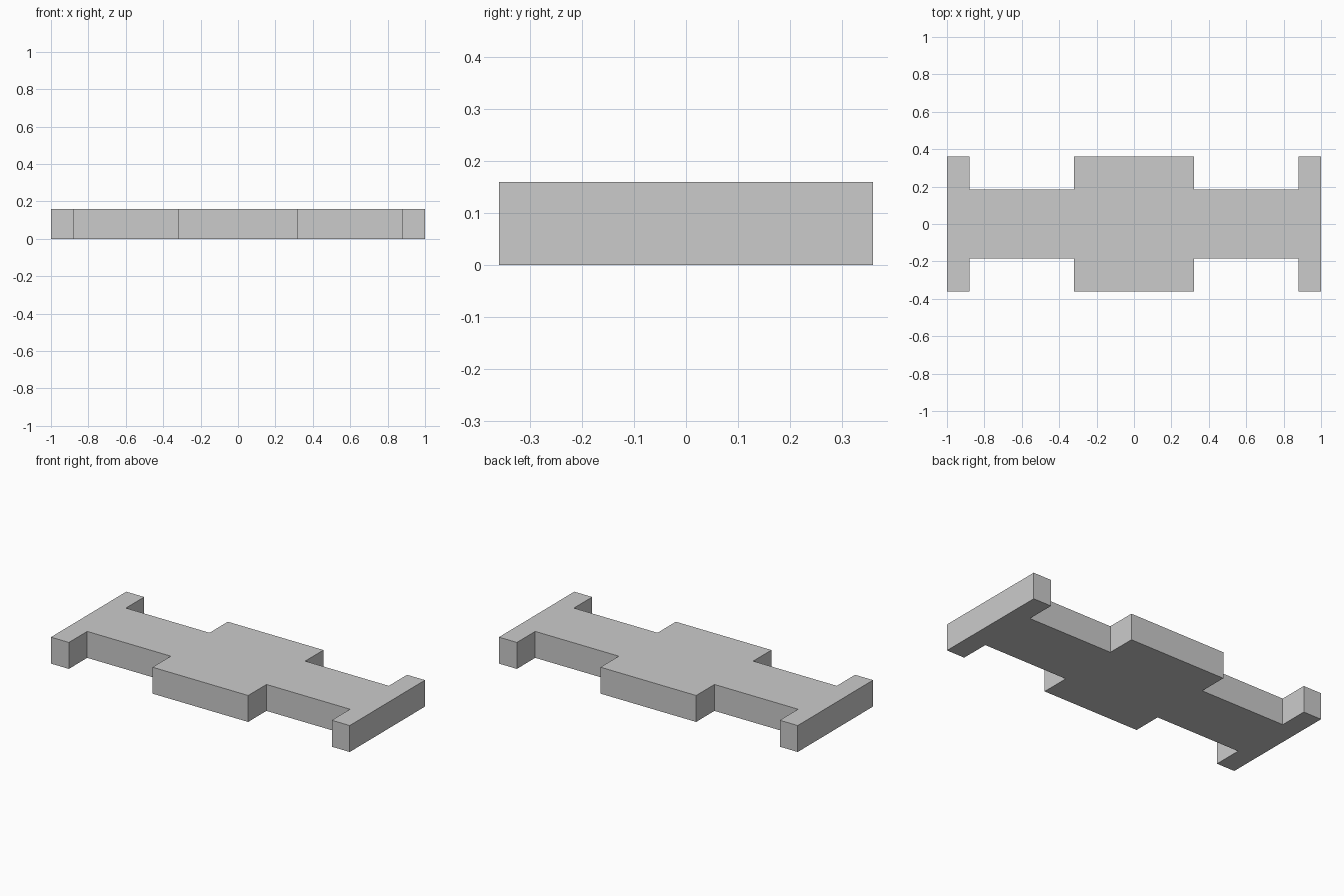
import bpy
import bmesh

cube = bpy.data.objects.get("Cube")
if cube:
    bpy.data.objects.remove(cube, do_unlink=True)

HEIGHT = 0.16

grey = bpy.data.materials.new("plain_grey")
grey.use_nodes = True
colour = (0.6, 0.6, 0.6, 1)
grey.diffuse_color = colour
grey.node_tree.nodes["Principled BSDF"].inputs["Base Color"].default_value = colour

# Half outline along +x: wide centre block, narrow neck, flared end bar
WIDE, NECK = 0.36, 0.185
quarter = [(0.32, WIDE), (0.32, NECK), (0.88, NECK), (0.88, WIDE), (1.0, WIDE)]

# Mirror the quarter outline into one closed counter-clockwise profile
right_side = [(x, -y) for x, y in quarter] + [(x, y) for x, y in reversed(quarter)]
outline = right_side + [(-x, -y) for x, y in right_side]

# Extrude the profile into a solid plate
bm = bmesh.new()
base = bm.faces.new([bm.verts.new((x, y, 0)) for x, y in outline])
top = bmesh.ops.extrude_face_region(bm, geom=[base], use_keep_orig=True)
bmesh.ops.translate(bm, vec=(0, 0, HEIGHT),
                    verts=[v for v in top["geom"] if isinstance(v, bmesh.types.BMVert)])
bmesh.ops.recalc_face_normals(bm, faces=bm.faces)

mesh = bpy.data.meshes.new("stepped_plate")
bm.to_mesh(mesh)
bm.free()
mesh.materials.append(grey)
plate = bpy.data.objects.new("stepped_plate", mesh)
bpy.context.collection.objects.link(plate)
